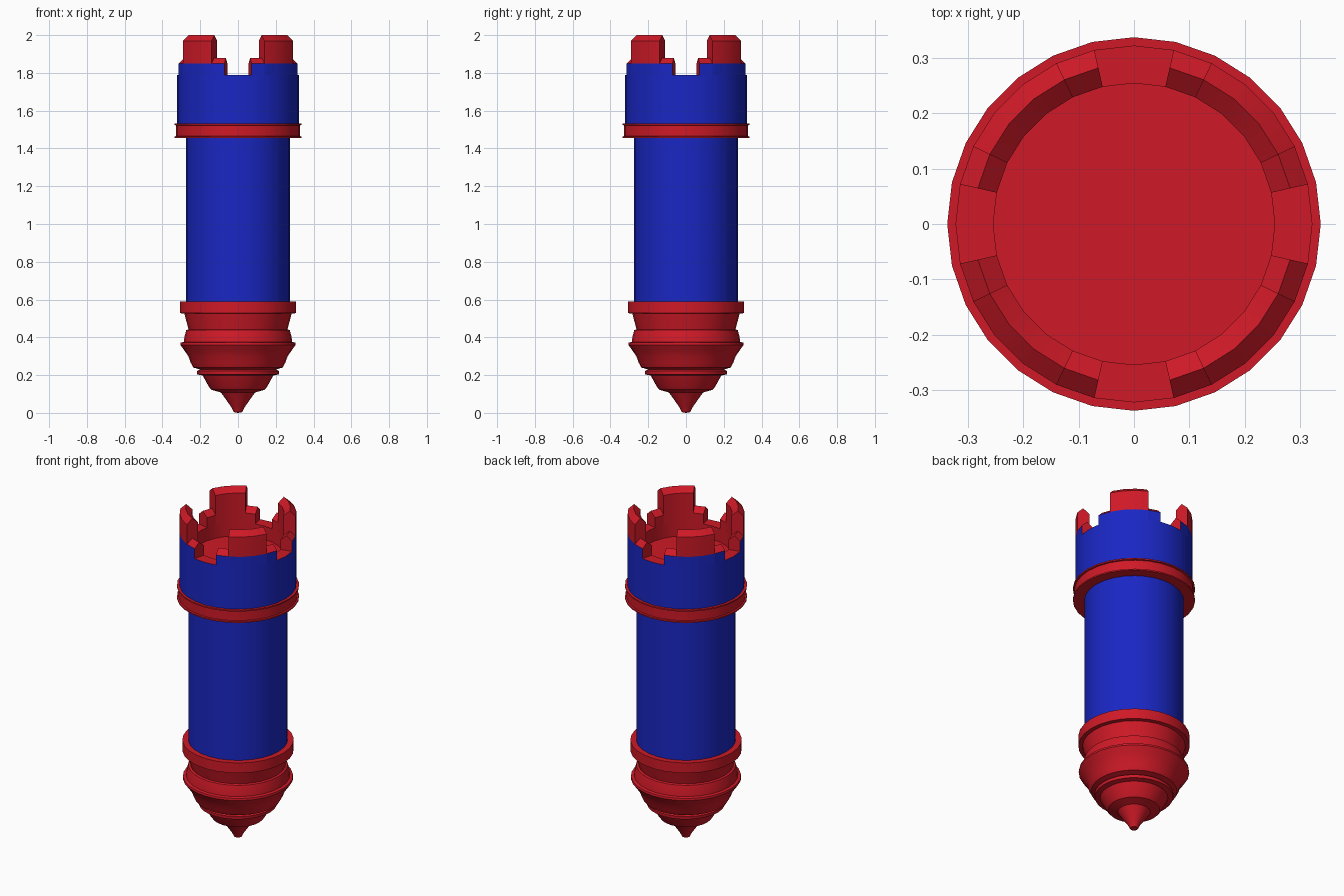
import bpy, bmesh
from math import cos, sin, pi, radians

if "Cube" in bpy.data.objects:
    bpy.data.objects.remove(bpy.data.objects["Cube"])

N = 28                      # sides of every turned part
RI, RM, RO = 0.254, 0.289, 0.322   # crown wall: inner, ridge, outer radius


def material(name, rgb):
    m = bpy.data.materials.new(name)
    m.diffuse_color = (*rgb, 1)
    m.use_nodes = True
    m.node_tree.nodes["Principled BSDF"].inputs["Base Color"].default_value = m.diffuse_color
    return m


RED = material("red_paint", (0.62, 0.01, 0.02))
BLUE = material("blue_paint", (0.01, 0.02, 0.55))


def sweep(name, profile, mats, start=0, count=N, blue_edges=()):
    """Turn an (r, z) profile, listed upward on the outside, about the z axis."""
    bm = bmesh.new()
    full = count == N
    rows = [[bm.verts.new((r * cos(2 * pi * (start + k) / N),
                           r * sin(2 * pi * (start + k) / N), z))
             for r, z in profile]
            for k in range(count if full else count + 1)]
    for k in range(count):
        a, b = rows[k], rows[(k + 1) % len(rows)]
        for i in range(len(profile) - 1):
            f = bm.faces.new((a[i], b[i], b[i + 1], a[i + 1]))
            f.material_index = 1 if i in blue_edges else 0
    if not full:
        bm.faces.new(rows[0])
        bm.faces.new(rows[-1][::-1])
    bmesh.ops.remove_doubles(bm, verts=bm.verts, dist=1e-5)
    me = bpy.data.meshes.new(name)
    bm.to_mesh(me)
    bm.free()
    for m in mats:
        me.materials.append(m)
    ob = bpy.data.objects.new(name, me)
    bpy.context.collection.objects.link(ob)
    bpy.ops.object.select_all(action='DESELECT')
    ob.select_set(True)
    bpy.context.view_layer.objects.active = ob
    bpy.ops.object.shade_smooth_by_angle(angle=radians(30))
    return ob


# Turned finial and collar under the shaft
sweep("lower_finial", [
    (0, 0), (0.022, 0.004), (0.035, 0.03), (0.09, 0.108), (0.142, 0.123),
    (0.155, 0.14), (0.187, 0.198), (0.216, 0.204), (0.218, 0.222),
    (0.2, 0.23), (0.237, 0.24), (0.25, 0.265), (0.263, 0.3), (0.285, 0.332),
    (0.305, 0.36), (0.303, 0.372), (0.287, 0.376), (0.283, 0.405),
    (0.274, 0.438), (0.262, 0.442), (0.272, 0.48), (0.284, 0.526),
    (0.307, 0.528), (0.307, 0.59), (0.27, 0.59)], [RED])

# Main shaft
sweep("shaft", [(0.274, 0.58), (0.274, 1.47)], [BLUE])

# Flanged ring between shaft and crown
sweep("crown_ring", [
    (0.27, 1.455), (0.337, 1.455), (0.337, 1.463), (0.328, 1.465),
    (0.328, 1.522), (0.337, 1.524), (0.337, 1.532), (0.315, 1.532)], [RED])

# Crown wall with its sunken floor
sweep("crown_wall", [(RO, 1.52), (RO, 1.79), (RI, 1.79), (RI, 1.71), (0, 1.71)],
      [RED, BLUE], blue_edges=(0,))

# Battlements: a tall block with a low step on either side, per quarter
step = [(RO, 1.79), (RO, 1.85), (RM, 1.88), (RI, 1.85), (RI, 1.79)]
tall = [(RO, 1.79), (RO, 1.85), (RO, 1.97), (RM, 2.0), (RI, 1.97), (RI, 1.79)]
for q in range(4):
    for label, prof, first, count in (("step_a", step, 1, 1),
                                      ("merlon", tall, 2, 3),
                                      ("step_b", step, 5, 1)):
        sweep(f"battlement_{label}_{q + 1}", prof, [RED, BLUE],
              start=q * 7 + first, count=count, blue_edges=(0,))
